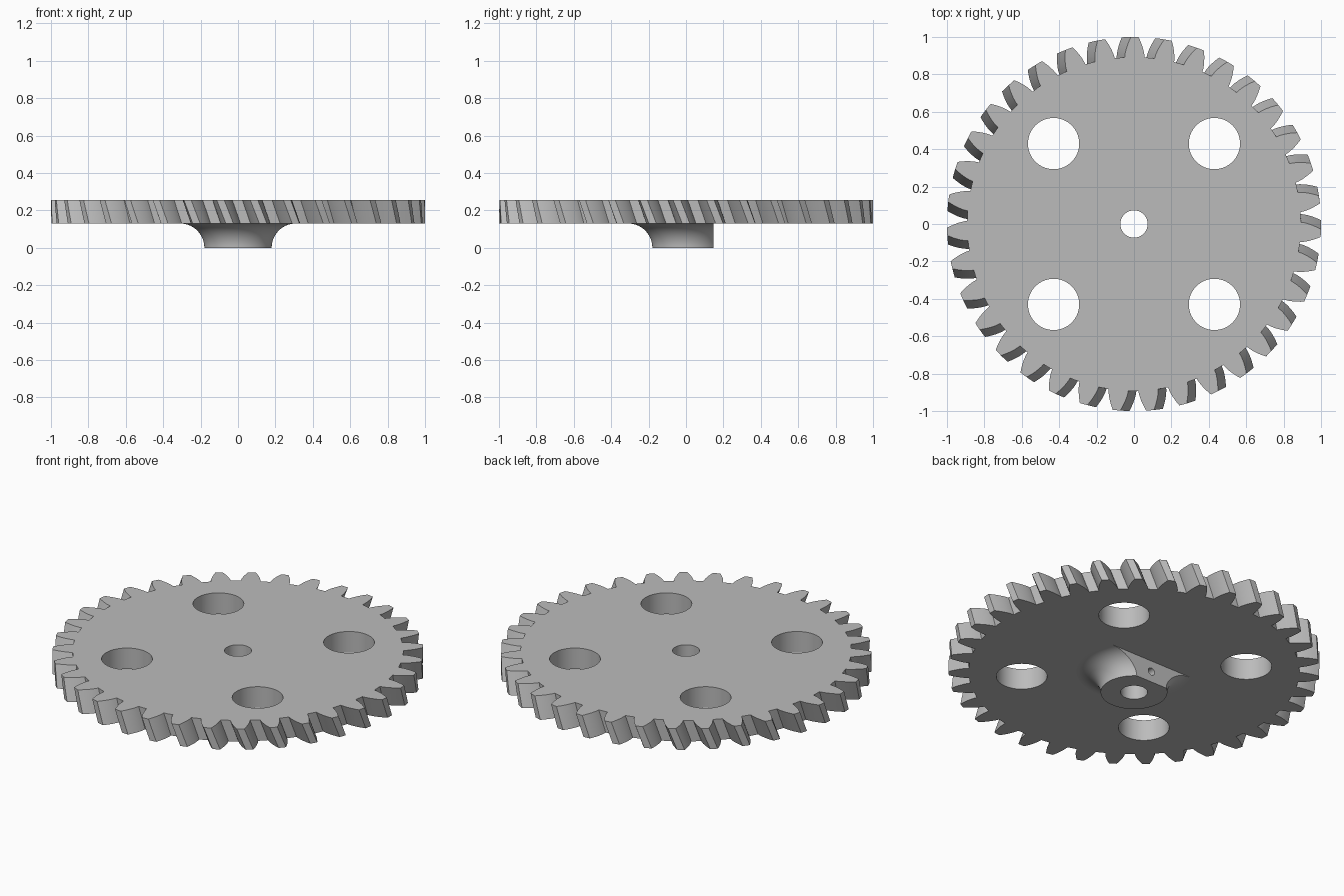
import bpy, bmesh
from math import sin, cos, tan, acos, pi, radians
from mathutils import Matrix

default = bpy.data.objects.get("Cube")
if default:
    bpy.data.objects.remove(default, do_unlink=True)

TEETH, TIP, PITCH, ROOT = 35, 1.0, 0.946, 0.892
BASE_Z, TOP_Z = 0.13, 0.255
TWIST = radians(-2.8)
HUB_R, BORE_R = 0.18, 0.073

grey = bpy.data.materials.new("light_grey")
grey.use_nodes = True
grey.diffuse_color = (0.5, 0.5, 0.5, 1)
grey.node_tree.nodes["Principled BSDF"].inputs["Base Color"].default_value = (0.5, 0.5, 0.5, 1)


def to_object(name, bm):
    bmesh.ops.recalc_face_normals(bm, faces=bm.faces)
    mesh = bpy.data.meshes.new(name)
    bm.to_mesh(mesh)
    bm.free()
    mesh.materials.append(grey)
    obj = bpy.data.objects.new(name, mesh)
    bpy.context.collection.objects.link(obj)
    return obj


def loft(name, rings):
    """Closed solid through rings of equal point count, capped at both ends."""
    bm = bmesh.new()
    loops = [[bm.verts.new(p) for p in ring] for ring in rings]
    n = len(loops[0])
    for low, high in zip(loops, loops[1:]):
        for i in range(n):
            j = (i + 1) % n
            bm.faces.new((low[i], low[j], high[j], high[i]))
    bm.faces.new(loops[0][::-1])
    bm.faces.new(loops[-1])
    return to_object(name, bm)


def circle(r, z, n=96):
    return [(r * cos(2 * pi * i / n), r * sin(2 * pi * i / n), z) for i in range(n)]


def cylinder(name, r, depth, matrix, n=64):
    bm = bmesh.new()
    bmesh.ops.create_cone(bm, cap_ends=True, segments=n, radius1=r, radius2=r,
                          depth=depth, matrix=matrix)
    return to_object(name, bm)


def combine(target, other, operation):
    """Apply a boolean and discard the helper object."""
    other.hide_render = True
    mod = target.modifiers.new("boolean", 'BOOLEAN')
    mod.operation, mod.solver, mod.object = operation, 'EXACT', other
    bpy.context.view_layer.objects.active = target
    bpy.ops.object.modifier_apply(modifier=mod.name)
    bpy.data.objects.remove(other, do_unlink=True)


# Toothed plate: involute teeth, twisted from bottom to top
def involute(r):
    a = acos(min(1, PITCH * cos(radians(20)) / r))
    return tan(a) - a


def half_angle(r):
    return pi / (2 * TEETH) + involute(PITCH) - involute(r)


radii = [ROOT + (TIP - ROOT) * i / 6 for i in range(7)]
flank = [(r, half_angle(r)) for r in radii]
tooth = [(r, -a) for r, a in flank] + [(TIP, 0)] + [(r, a) for r, a in reversed(flank)]
tooth.append((ROOT, pi / TEETH))
outline = [(r, a + 2 * pi * k / TEETH) for k in range(TEETH) for r, a in tooth]

LAYERS = 4
rings = []
for s in range(LAYERS + 1):
    t = s / LAYERS
    z = BASE_Z + (TOP_Z - BASE_Z) * t
    rings.append([(r * cos(a + TWIST * t), r * sin(a + TWIST * t), z) for r, a in outline])
gear = loft("helical_gear", rings)

# Hub with a flared fillet, its top buried in the plate
FLARE = HUB_R + BASE_Z
profile = [(FLARE - BASE_Z * cos(a), BASE_Z * sin(a))
           for a in (pi / 2 * i / 16 for i in range(17))]
hub = loft("hub", [circle(r, z) for r, z in profile + [(FLARE, 0.2)]])

# Flat on the back of the hub
bm = bmesh.new()
bmesh.ops.create_cube(bm, size=1, matrix=Matrix.Translation((0, 0.647, 0)))
combine(hub, to_object("flat_cutter", bm), 'DIFFERENCE')
combine(gear, hub, 'UNION')

# Shaft bore, four round openings and the set screw hole
combine(gear, cylinder("bore_cutter", BORE_R, 2, Matrix()), 'DIFFERENCE')
for sx in (-1, 1):
    for sy in (-1, 1):
        place = Matrix.Translation((0.43 * sx, 0.43 * sy, 0))
        combine(gear, cylinder("opening_cutter", 0.137, 2, place), 'DIFFERENCE')
screw = Matrix.Translation((0, 0.16, 0.065)) @ Matrix.Rotation(pi / 2, 4, 'X')
combine(gear, cylinder("screw_cutter", 0.022, 0.26, screw, 32), 'DIFFERENCE')

# Smooth the curved walls, keep the level faces flat
bpy.ops.object.select_all(action='DESELECT')
gear.select_set(True)
bpy.context.view_layer.objects.active = gear
bpy.ops.object.shade_smooth_by_angle(angle=radians(30))
for face in gear.data.polygons:
    if abs(face.normal.z) > 0.9999:
        face.use_smooth = False
